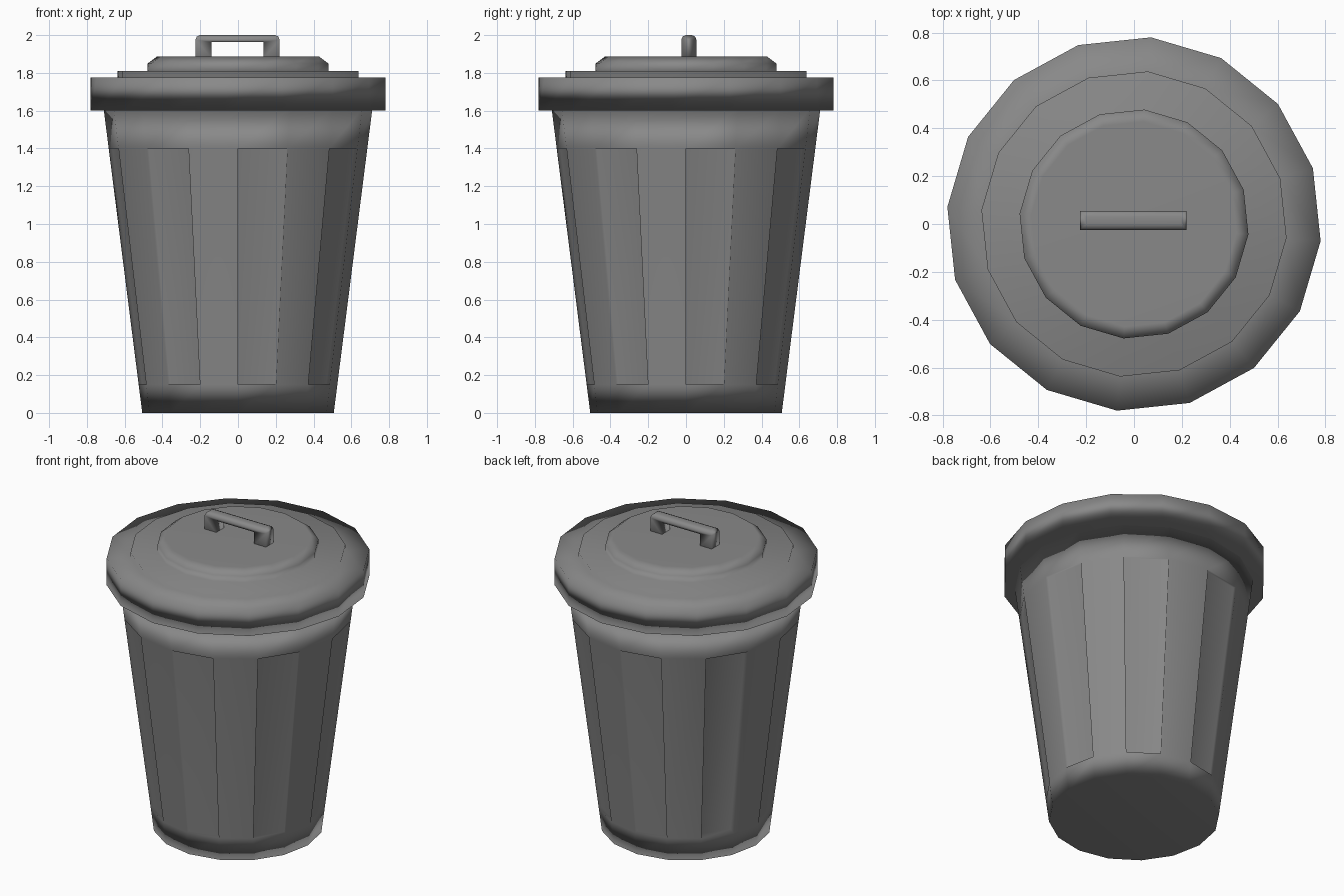
import bpy, bmesh, math

if "Cube" in bpy.data.objects:
    bpy.data.objects.remove(bpy.data.objects["Cube"])

SIDES = 16
grey = bpy.data.materials.new("dark_grey")
grey.diffuse_color = (0.25, 0.25, 0.25, 1)
grey.use_nodes = True
grey.node_tree.nodes["Principled BSDF"].inputs["Base Color"].default_value = grey.diffuse_color


def finish(name, bm):
    """Smooth-shaded object whose normals follow the larger faces."""
    bmesh.ops.recalc_face_normals(bm, faces=bm.faces)
    mesh = bpy.data.meshes.new(name)
    bm.to_mesh(mesh)
    bm.free()
    mesh.shade_smooth()
    mesh.materials.append(grey)
    obj = bpy.data.objects.new(name, mesh)
    bpy.context.collection.objects.link(obj)
    mod = obj.modifiers.new("area_normals", 'WEIGHTED_NORMAL')
    mod.mode = 'FACE_AREA'
    return obj


def lathe(profile, turn=0.0):
    """Capped 16-sided revolve of (radius, z) points; returns bmesh and side bands."""
    bm = bmesh.new()
    rings = []
    for r, z in profile:
        angles = [math.radians(turn) + math.tau * i / SIDES for i in range(SIDES)]
        rings.append([bm.verts.new((r * math.cos(a), r * math.sin(a), z)) for a in angles])
    bands = []
    for a, b in zip(rings, rings[1:]):
        bands.append([bm.faces.new((a[i], a[(i + 1) % SIDES], b[(i + 1) % SIDES], b[i]))
                      for i in range(SIDES)])
    bm.faces.new(rings[0][::-1])
    bm.faces.new(rings[-1])
    return bm, bands


# Tapered body with every second side panel recessed, one of them deeper
def body_radius(z):
    return 0.507 + 0.203 * z / 1.6


bm, bands = lathe([(body_radius(z), z) for z in (0, 0.15, 1.4, 1.61)])
bmesh.ops.recalc_face_normals(bm, faces=bm.faces)
panels = bands[1]
for i in range(0, SIDES, 2):
    bmesh.ops.inset_individual(bm, faces=[panels[i]], thickness=0.0,
                               depth=-0.05 if i == 6 else -0.02)
finish("bin_body", bm)

# Stepped lid, turned slightly against the body
bm, _ = lathe([(0.783, 1.60), (0.783, 1.775), (0.64, 1.775), (0.64, 1.81),
               (0.48, 1.81), (0.48, 1.85), (0.43, 1.887)], turn=-5.2)
finish("lid", bm)

# Handle: arch outline extruded across y, outer edges rounded
outline = [(-0.225, 1.88), (-0.225, 2.0), (0.22, 2.0), (0.22, 1.88),
           (0.135, 1.88), (0.135, 1.963), (-0.14, 1.963), (-0.14, 1.88)]
bm = bmesh.new()
face = bm.faces.new([bm.verts.new((x, -0.025, z)) for x, z in outline])
ext = bmesh.ops.extrude_face_region(bm, geom=[face])
bmesh.ops.translate(bm, vec=(0, 0.08, 0),
                    verts=[v for v in ext["geom"] if isinstance(v, bmesh.types.BMVert)])
bmesh.ops.recalc_face_normals(bm, faces=bm.faces)
outer = [e for e in bm.edges if all(v.co.z > 1.99 for v in e.verts)]
bmesh.ops.bevel(bm, geom=outer, offset=0.024, segments=2, profile=0.5, affect='EDGES')
finish("lid_handle", bm)
